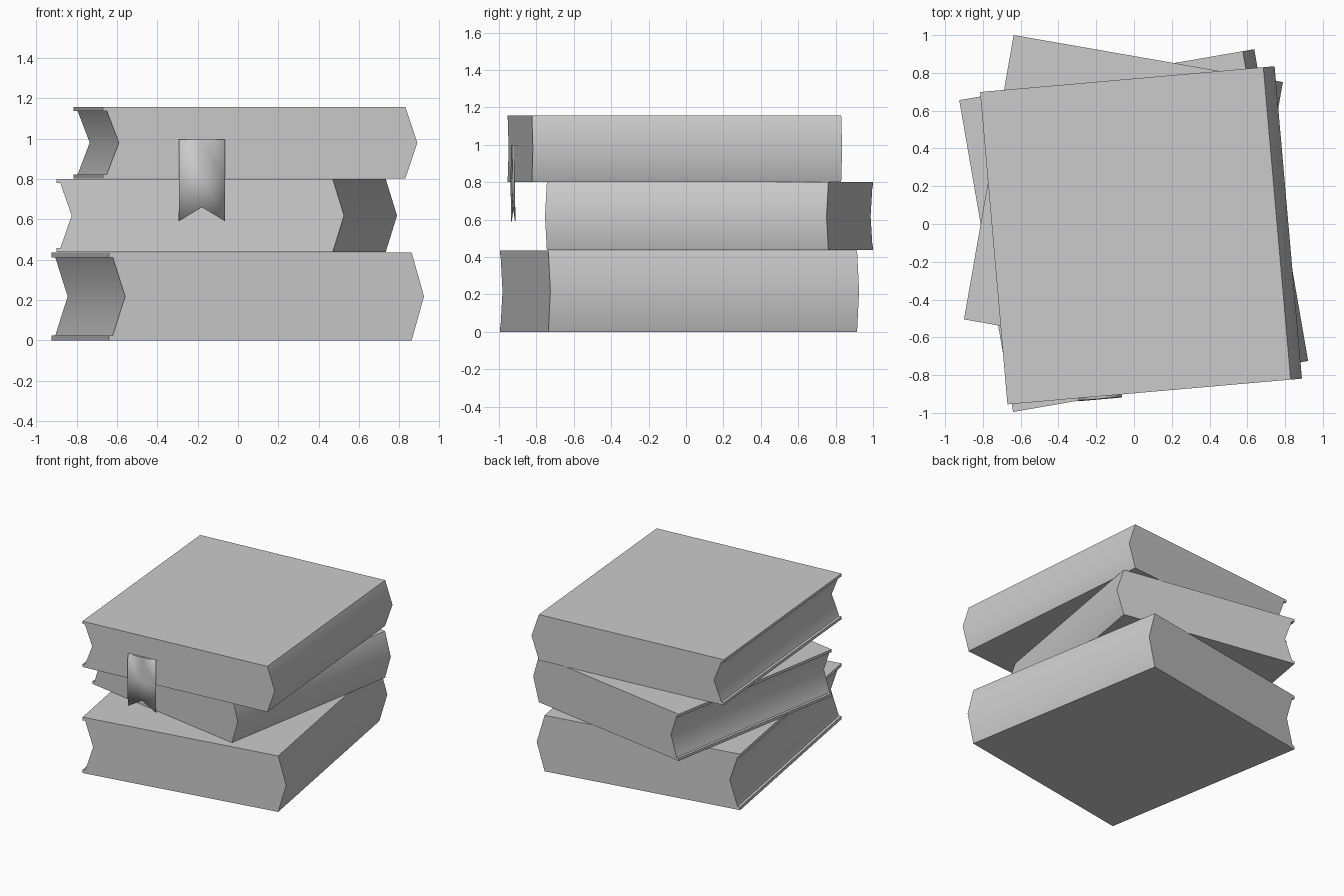
import bpy
import bmesh
import math
from mathutils import Matrix, Vector

cube = bpy.data.objects.get("Cube")
if cube:
    bpy.data.objects.remove(cube, do_unlink=True)

grey = bpy.data.materials.new("plain_grey")
grey.use_nodes = True
tone = (0.6, 0.6, 0.6, 1)
grey.diffuse_color = tone
grey.node_tree.nodes["Principled BSDF"].inputs["Base Color"].default_value = tone


def finish(bm, name, matrix):
    """Turn a bmesh into a smooth-by-angle object."""
    bmesh.ops.recalc_face_normals(bm, faces=bm.faces)
    mesh = bpy.data.meshes.new(name)
    bm.to_mesh(mesh)
    bm.free()
    mesh.materials.append(grey)
    obj = bpy.data.objects.new(name, mesh)
    bpy.context.collection.objects.link(obj)
    obj.matrix_world = matrix
    bpy.ops.object.select_all(action="DESELECT")
    obj.select_set(True)
    bpy.context.view_layer.objects.active = obj
    bpy.ops.object.shade_smooth_by_angle(angle=math.radians(50))
    return obj


def extrude(bm, points, offset):
    """Fill a closed outline and extrude it along an offset."""
    face = bm.faces.new([bm.verts.new(p) for p in points])
    grown = bmesh.ops.extrude_face_region(bm, geom=[face], use_keep_orig=True)
    moved = [v for v in grown["geom"] if isinstance(v, bmesh.types.BMVert)]
    bmesh.ops.translate(bm, verts=moved, vec=offset)


def placement(corner, degrees):
    return Matrix.Translation(corner) @ Matrix.Rotation(math.radians(degrees), 4, "Z")


def book(name, corner, degrees, width, depth, height, cover, bulge):
    """Book with pointed spine and hollow fore edge, from its front left corner."""
    lip = 0.02
    mid = height / 2
    lower = [(0, cover), (0, 0), (width, 0)]
    upper = [(x, height - z) for x, z in reversed(lower)]
    fore_edge = [(lip, height - cover), (lip + bulge, mid), (lip, cover)]
    outline = lower + [(width + bulge, mid)] + upper + fore_edge
    bm = bmesh.new()
    extrude(bm, [(x, 0, z) for x, z in outline], (0, depth, 0))
    return finish(bm, name, placement(corner, degrees))


# Stack of three turned books
book("bottom_book", (-0.64, -0.995, 0), 9.8, 1.523, 1.675, 0.435, 0.025, 0.062)
book("middle_book", (-0.90, -0.505, 0.437), -9.9, 1.39, 1.528, 0.363, 0.021, 0.057)
book("top_book", (-0.67, -0.955, 0.802), 5, 1.505, 1.66, 0.355, 0.021, 0.06)

# Ribbon: tucked into the top book, hanging down to a notched end
half = 0.115
rows = [(0.08, 0.995, 0.995), (-0.012, 0.995, 0.995),
        (-0.015, 0.8, 0.8), (-0.011, 0.59, 0.66)]
bm = bmesh.new()
grid = [[bm.verts.new((-half, y, z)), bm.verts.new((0, y, notch)),
         bm.verts.new((half, y, z))] for y, z, notch in rows]
for a, b in zip(grid, grid[1:]):
    for i in range(2):
        bm.faces.new((a[i], a[i + 1], b[i + 1], b[i]))
ribbon = finish(bm, "ribbon_bookmark", placement(Vector((-0.18, -0.912, 0)), 5))
thick = ribbon.modifiers.new("thickness", "SOLIDIFY")
thick.thickness = 0.003
thick.offset = 0
